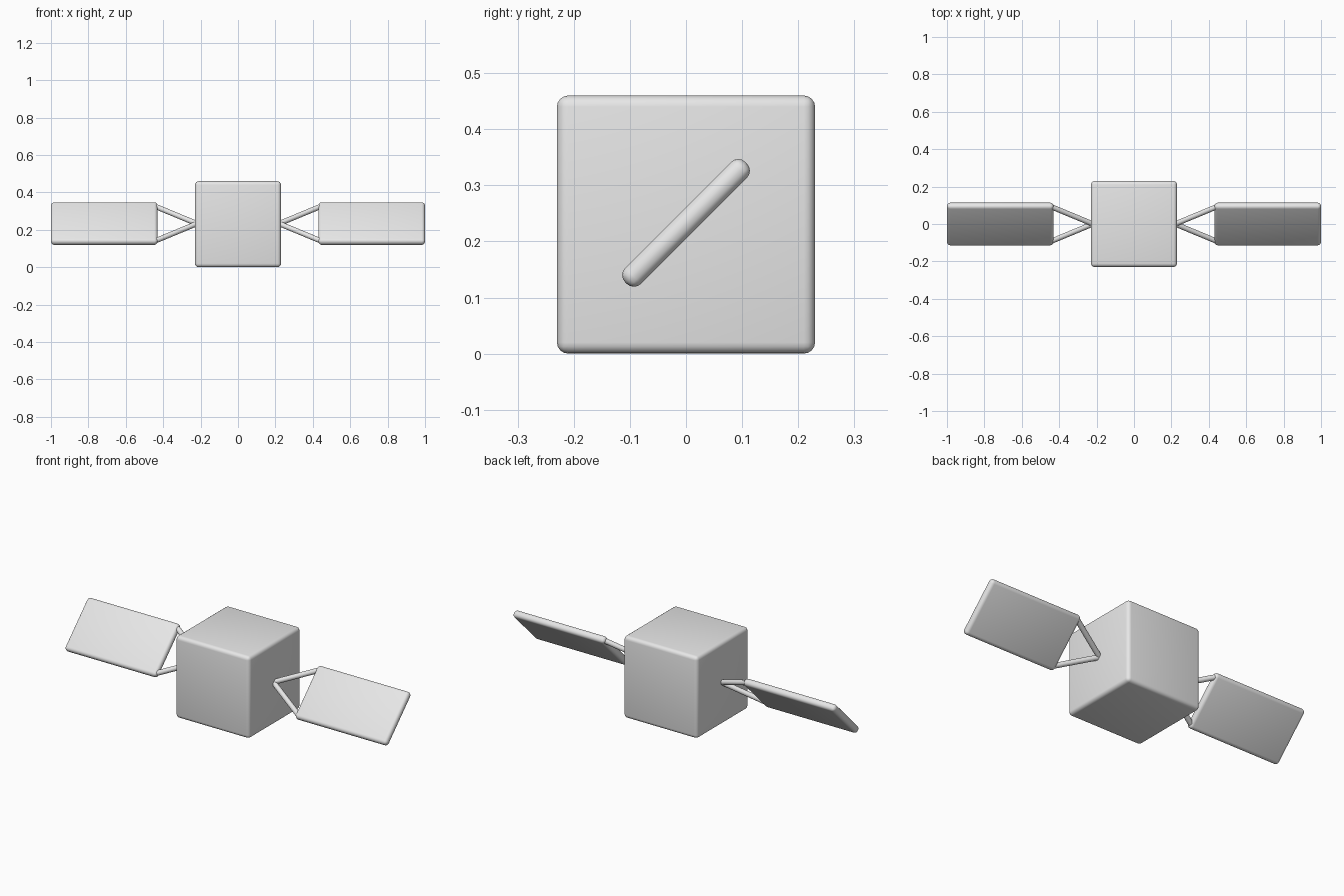
import bpy
from math import radians
from mathutils import Vector

cube = bpy.data.objects.get("Cube")
if cube:
    bpy.data.objects.remove(cube, do_unlink=True)

grey = bpy.data.materials.new("light_grey")
grey.use_nodes = True
grey.diffuse_color = (0.8, 0.8, 0.8, 1)
grey.node_tree.nodes["Principled BSDF"].inputs["Base Color"].default_value = grey.diffuse_color

MID = 0.23  # height of the body centre


def finish(name):
    obj = bpy.context.object
    obj.name = name
    obj.data.materials.append(grey)
    return obj


def rounded_box(name, size, location, bevel, tilt=0):
    bpy.ops.mesh.primitive_cube_add(size=1)
    obj = finish(name)
    obj.scale = size
    bpy.ops.object.transform_apply(location=False, rotation=False, scale=True)
    obj.location = location
    obj.rotation_euler.x = radians(tilt)
    mod = obj.modifiers.new("rounding", "BEVEL")
    mod.width = bevel
    mod.segments = 4
    bpy.ops.object.modifier_apply(modifier=mod.name)
    bpy.ops.object.shade_smooth_by_angle(angle=radians(40))


def rod(name, start, end, radius):
    start, end = Vector(start), Vector(end)
    axis = end - start
    bpy.ops.mesh.primitive_cylinder_add(vertices=24, radius=radius, depth=axis.length,
                                        location=(start + end) / 2)
    finish(name).rotation_euler = axis.to_track_quat("Z", "Y").to_euler()
    bpy.ops.object.shade_smooth_by_angle(angle=radians(40))


# Central body
rounded_box("body", (0.46, 0.46, 0.46), (0, 0, MID), 0.02)

# Tilted panels, each carried by a V of two struts
for side, sx in (("left", 1), ("right", -1)):
    rounded_box(f"{side}_panel", (0.57, 0.303, 0.04), (sx * 0.715, 0, MID + 0.003), 0.018, 45)
    for level, s in (("upper", 1), ("lower", -1)):
        rod(f"{side}_{level}_strut", (sx * 0.22, 0, MID + 0.003),
            (sx * 0.437, s * 0.09, MID + 0.003 + s * 0.09), 0.014)
